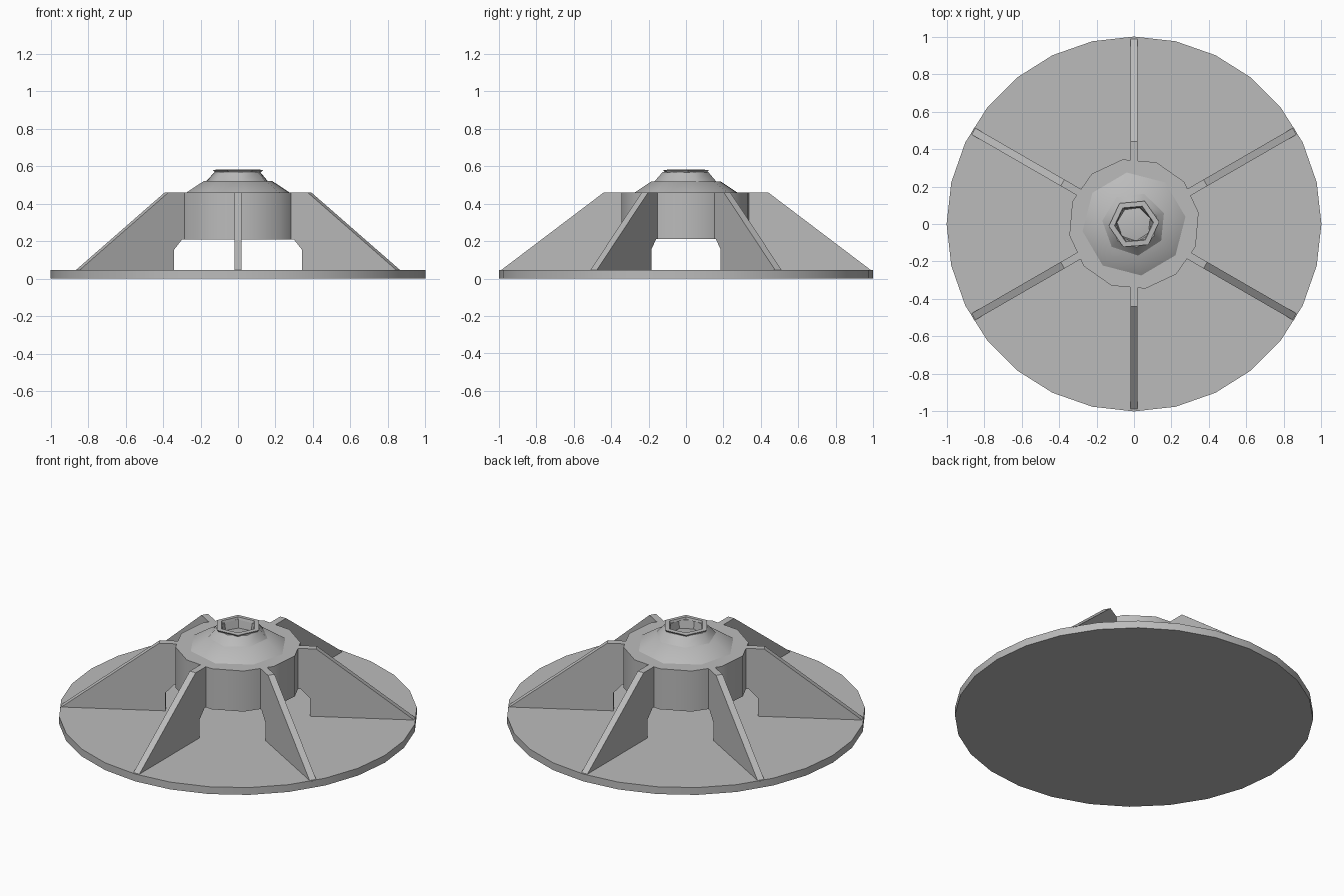
import bpy, bmesh, math
from mathutils import Matrix

if "Cube" in bpy.data.objects:
    bpy.data.objects.remove(bpy.data.objects["Cube"], do_unlink=True)

# One plain grey for the whole casting
grey = bpy.data.materials.new("plain_grey")
grey.use_nodes = True
colour = (0.5, 0.5, 0.5, 1)
grey.diffuse_color = colour
grey.node_tree.nodes["Principled BSDF"].inputs["Base Color"].default_value = colour


def finish(name, bm, smooth):
    bmesh.ops.recalc_face_normals(bm, faces=bm.faces)
    mesh = bpy.data.meshes.new(name)
    bm.to_mesh(mesh)
    bm.free()
    mesh.materials.append(grey)
    obj = bpy.data.objects.new(name, mesh)
    bpy.context.collection.objects.link(obj)
    if smooth:
        bpy.ops.object.select_all(action="DESELECT")
        obj.select_set(True)
        bpy.context.view_layer.objects.active = obj
        bpy.ops.object.shade_smooth_by_angle(angle=math.radians(smooth))
    return obj


def lathe(name, profile, sides, turn=0, closed=False, smooth=35):
    """Turn a (radius, height) profile round the z axis; open ends are capped."""
    bm = bmesh.new()
    rings = []
    for r, z in profile:
        angles = [math.radians(turn) + math.tau * i / sides for i in range(sides)]
        rings.append([bm.verts.new((r * math.cos(a), r * math.sin(a), z)) for a in angles])
    pairs = list(zip(rings, rings[1:]))
    if closed:
        pairs.append((rings[-1], rings[0]))
    else:
        bm.faces.new(rings[0])
        bm.faces.new(rings[-1])
    for low, high in pairs:
        for i in range(sides):
            j = (i + 1) % sides
            bm.faces.new((low[i], low[j], high[j], high[i]))
    return finish(name, bm, smooth)


def fin(name, angle):
    """Sloped gusset plate standing on the disc and bracing the hub."""
    half = 0.02
    profile = [(0.995, 0.04), (0.44, 0.46), (0.33, 0.46), (0.33, 0.21),
               (0.355, 0.21), (0.405, 0.155), (0.405, 0.04)]
    bm = bmesh.new()
    face = bm.faces.new([bm.verts.new((r, -half, z)) for r, z in profile])
    out = bmesh.ops.extrude_face_region(bm, geom=[face])
    moved = [v for v in out["geom"] if isinstance(v, bmesh.types.BMVert)]
    bmesh.ops.translate(bm, verts=moved, vec=(0, 2 * half, 0))
    bm.transform(Matrix.Rotation(math.radians(angle), 4, "Z"))
    return finish(name, bm, 0)


# Base disc
lathe("base_disc", [(1, 0), (1, 0.045)], 28)

# Six radial fins
for i in range(6):
    fin(f"fin_{i + 1}", 30 + 60 * i)

# Hub drum and the shallow dome on it
lathe("hub", [(0.35, 0.21), (0.35, 0.46)], 12, turn=10)
lathe("hub_dome", [(0.285, 0.455), (0.185, 0.52)], 8, turn=8, smooth=50)

# Hollow tapered collar with its thin rim
lathe("collar", [(0.175, 0.515), (0.165, 0.525), (0.125, 0.57),
                 (0.1, 0.57), (0.09, 0.515)], 7, turn=20, closed=True, smooth=50)
lathe("collar_rim", [(0.125, 0.568), (0.135, 0.58), (0.105, 0.582),
                     (0.1, 0.568)], 6, turn=5, closed=True)
